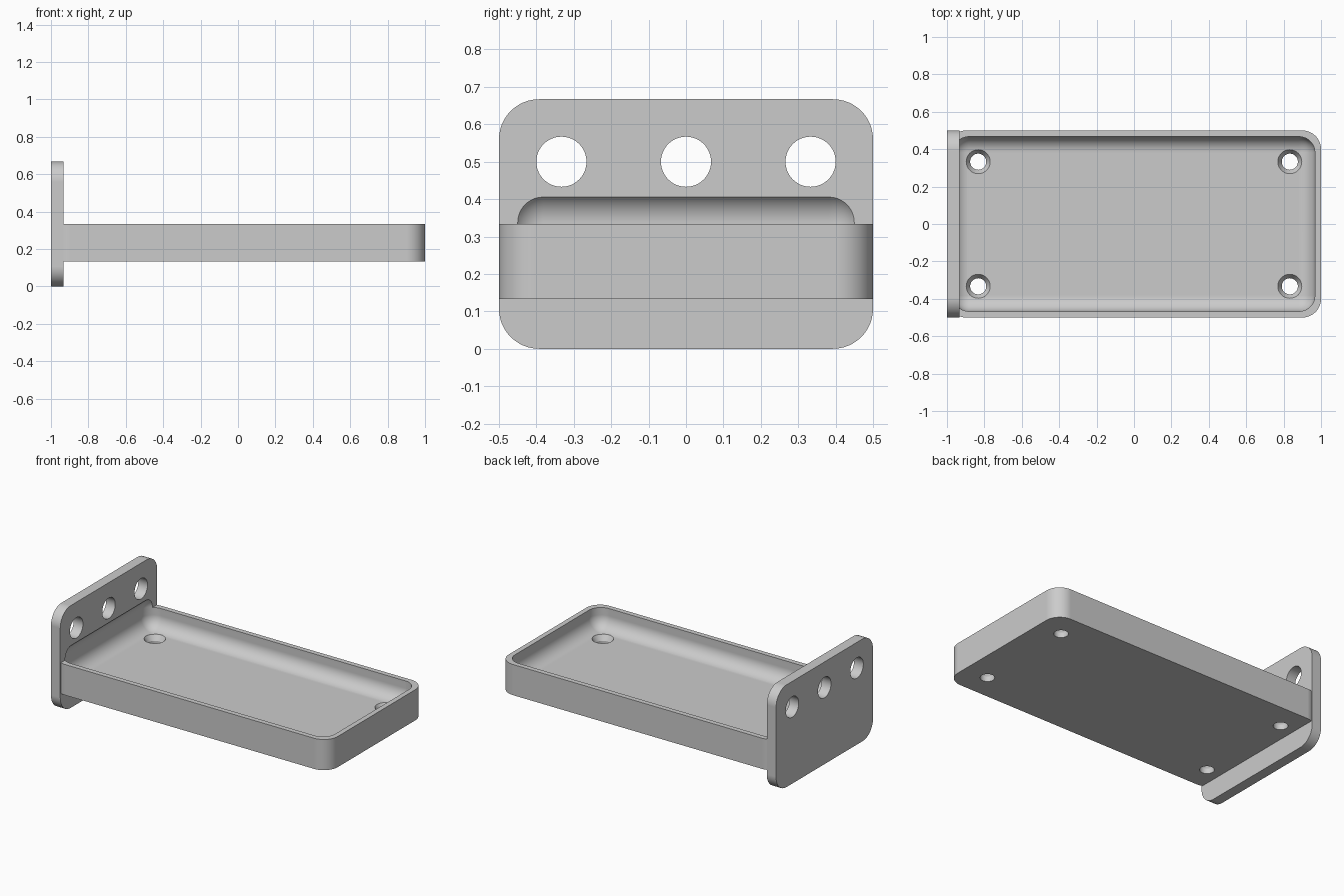
import bpy, bmesh, math

if "Cube" in bpy.data.objects:
    bpy.data.objects.remove(bpy.data.objects["Cube"], do_unlink=True)

grey = bpy.data.materials.new("plain grey")
grey.use_nodes = True
colour = (0.6, 0.6, 0.6, 1)
grey.diffuse_color = colour
grey.node_tree.nodes["Principled BSDF"].inputs["Base Color"].default_value = colour


def finish(bm, name):
    bmesh.ops.recalc_face_normals(bm, faces=bm.faces)
    mesh = bpy.data.meshes.new(name)
    bm.to_mesh(mesh)
    bm.free()
    mesh.materials.append(grey)
    obj = bpy.data.objects.new(name, mesh)
    bpy.context.collection.objects.link(obj)
    return obj


def rounded_box(name, low, high, radius, axis=None, segments=12):
    """Box with rounded edges: those along one axis, or all of them."""
    bm = bmesh.new()
    bmesh.ops.create_cube(bm, size=1)
    for v in bm.verts:
        v.co = [l + (c + 0.5) * (h - l) for c, l, h in zip(v.co, low, high)]
    edges = [e for e in bm.edges if axis is None
             or abs((e.verts[0].co - e.verts[1].co).normalized()[axis]) > 0.9]
    bmesh.ops.bevel(bm, geom=edges, offset=radius, offset_type='OFFSET',
                    segments=segments, profile=0.5, affect='EDGES')
    return finish(bm, name)


def lathe(name, profile, location, sides=48):
    """Closed solid turned about z from (radius, height) points."""
    bm = bmesh.new()
    rings = [[bm.verts.new((r * math.cos(2 * math.pi * i / sides),
                            r * math.sin(2 * math.pi * i / sides), z))
              for i in range(sides)] for r, z in profile]
    for a, b in zip(rings, rings[1:]):
        for i in range(sides):
            j = (i + 1) % sides
            bm.faces.new((a[i], a[j], b[j], b[i]))
    bm.faces.new(rings[0])
    bm.faces.new(rings[-1])
    obj = finish(bm, name)
    obj.location = location
    return obj


def combine(target, other, operation):
    """Apply a boolean and discard the helper."""
    other.hide_render = True
    mod = target.modifiers.new(operation, 'BOOLEAN')
    mod.operation = operation
    mod.solver = 'EXACT'
    mod.object = other
    bpy.context.view_layer.objects.active = target
    bpy.ops.object.modifier_apply(modifier=mod.name)
    bpy.data.objects.remove(other, do_unlink=True)


# Tray block joined to the upright end plate
body = rounded_box("tray_with_end_plate", (-0.998, -0.5, 0.133), (1, 0.5, 0.333), 0.1, axis=2)
plate = rounded_box("end_plate", (-1, -0.5, 0), (-0.933, 0.5, 0.667), 0.107, axis=0)
combine(body, plate, 'UNION')

# Hollow with rounded edges, scooping slightly into the plate
hollow = rounded_box("hollow", (-0.967, -0.467, 0.2), (0.967, 0.467, 0.4225), 0.085)
combine(body, hollow, 'DIFFERENCE')

# Countersunk screw holes in the floor
for x in (-0.833, 0.833):
    for y in (-0.333, 0.333):
        screw = lathe("screw_hole", [(0.043, 0.1), (0.043, 0.167), (0.064, 0.2),
                                     (0.064, 0.26)], (x, y, 0))
        combine(body, screw, 'DIFFERENCE')

# Three round holes through the plate
for y in (-0.333, 0, 0.333):
    hole = lathe("plate_hole", [(0.067, -0.1), (0.067, 0.1)], (-0.967, y, 0.5))
    hole.rotation_euler.y = math.pi / 2
    combine(body, hole, 'DIFFERENCE')

# Smooth fillets with crisp edges
bpy.ops.object.select_all(action='DESELECT')
body.select_set(True)
bpy.context.view_layer.objects.active = body
bpy.ops.object.shade_smooth_by_angle(angle=math.radians(25))
weighted = body.modifiers.new("weighted_normals", 'WEIGHTED_NORMAL')
weighted.keep_sharp = True
